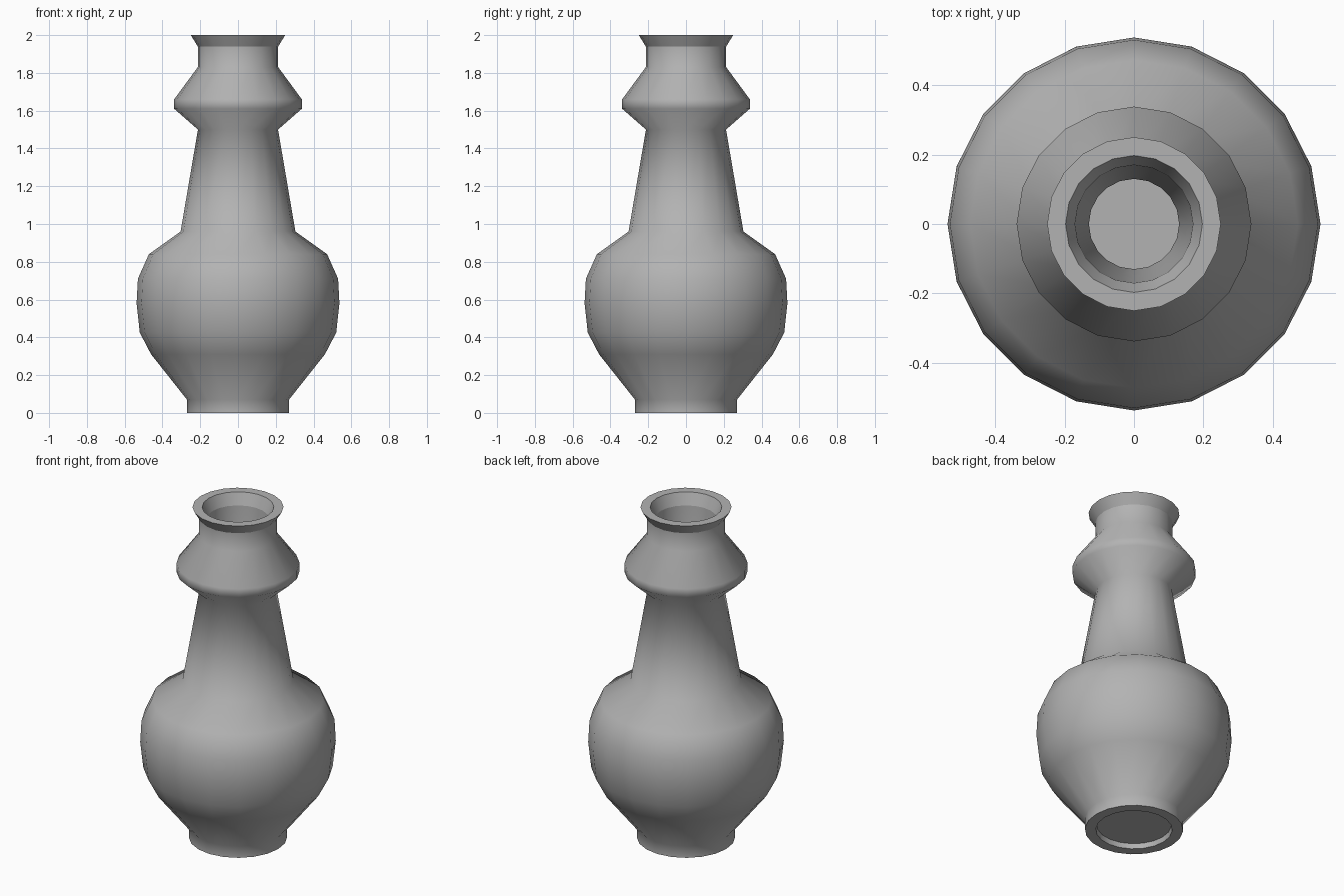
import bpy, bmesh, math

cube = bpy.data.objects.get("Cube")
if cube:
    bpy.data.objects.remove(cube, do_unlink=True)

SIDES = 20

# One flat clay grey for the whole vase
clay = bpy.data.materials.new("clay_grey")
clay.use_nodes = True
colour = (0.45, 0.45, 0.45, 1)
clay.diffuse_color = colour
bsdf = clay.node_tree.nodes["Principled BSDF"]
bsdf.inputs["Base Color"].default_value = colour
bsdf.inputs["Roughness"].default_value = 0.8

# Profile as (radius, height, is the ring a hard edge)
underside = [(0.205, 0.03, True), (0.21, 0, True)]
foot = [(0.27, 0, True), (0.27, 0.07, False)]
belly = [(0.46, 0.31, False), (0.52, 0.425, False), (0.537, 0.58, False),
         (0.53, 0.71, False), (0.472, 0.84, False)]
neck = [(0.304, 0.96, False), (0.212, 1.5, False)]
collar = [(0.338, 1.61, False), (0.338, 1.66, False), (0.213, 1.83, False)]
lip = [(0.213, 1.94, True), (0.25, 2, True), (0.197, 2, True)]
bore = [(0.17, 1.93, True), (0.165, 1.83, False), (0.13, 1.5, False),
        (0.13, 0.1, True)]


def lathe(name, profile, material):
    """Turn a profile about z, closing both ends with flat discs."""
    bm = bmesh.new()
    rings = []
    for radius, height, _ in profile:
        rings.append([bm.verts.new((radius * math.cos(math.tau * i / SIDES),
                                    radius * math.sin(math.tau * i / SIDES),
                                    height)) for i in range(SIDES)])
    for low, high in zip(rings, rings[1:]):
        for i in range(SIDES):
            j = (i + 1) % SIDES
            bm.faces.new((low[i], low[j], high[j], high[i]))
    bm.faces.new(rings[0])
    bm.faces.new(rings[-1])
    bmesh.ops.recalc_face_normals(bm, faces=bm.faces)
    for face in bm.faces:
        face.smooth = True
    for ring, (_, _, hard) in zip(rings, profile):
        if hard:
            for i in range(SIDES):
                bm.edges.get((ring[i], ring[(i + 1) % SIDES])).smooth = False
    mesh = bpy.data.meshes.new(name)
    bm.to_mesh(mesh)
    bm.free()
    mesh.materials.append(material)
    obj = bpy.data.objects.new(name, mesh)
    bpy.context.collection.objects.link(obj)
    return obj


lathe("vase", underside + foot + belly + neck + collar + lip + bore, clay)
